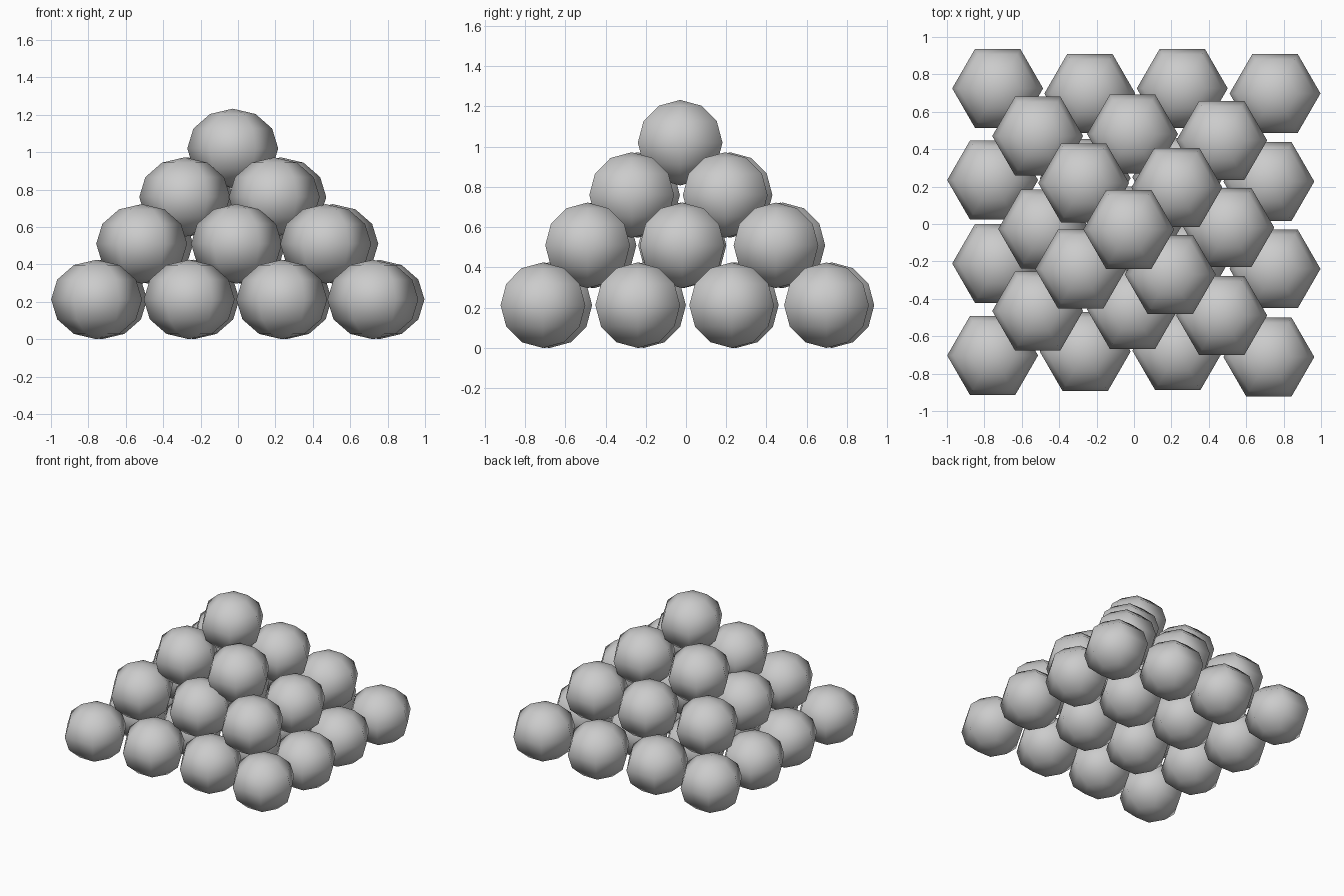
import bpy, bmesh, math
from mathutils import Matrix

if "Cube" in bpy.data.objects:
    bpy.data.objects.remove(bpy.data.objects["Cube"])

RX, RZ = 0.243, 0.2125   # equator radius and half height of a ball

stone = bpy.data.materials.new("light_grey")
stone.diffuse_color = (0.6, 0.6, 0.6, 1)
stone.use_nodes = True
stone.node_tree.nodes["Principled BSDF"].inputs["Base Color"].default_value = stone.diffuse_color

# Shared ball mesh: six sides around, six rings, corners on the x axis
bm = bmesh.new()
bmesh.ops.create_uvsphere(bm, u_segments=6, v_segments=6, radius=1)
if max(v.co.x for v in bm.verts) < 0.95:
    bmesh.ops.rotate(bm, verts=bm.verts, matrix=Matrix.Rotation(math.pi / 6, 3, 'Z'))
bmesh.ops.scale(bm, verts=bm.verts, vec=(RX, RX, RZ))
for f in bm.faces:
    f.smooth = True
ball_mesh = bpy.data.meshes.new("ball")
bm.to_mesh(ball_mesh)
bm.free()
ball_mesh.materials.append(stone)

# Layers of the pile: height, then rows (x of each ball, y of each ball), back to front
layers = [
    (RZ, [
        ((-0.733, -0.24, 0.254, 0.75), (0.725, 0.698, 0.725, 0.698)),
        ((-0.76, -0.265, 0.23, 0.717), (0.235, 0.245, 0.25, 0.227)),
        ((-0.733, -0.24, 0.254, 0.75), (-0.211, -0.235, -0.211, -0.24)),
        ((-0.76, -0.265, 0.23, 0.717), (-0.703, -0.682, -0.677, -0.711)),
    ]),
    (0.51, [
        ((-0.519, -0.012, 0.465), (0.47, 0.481, 0.447)),
        ((-0.487, 0.008, 0.503), (-0.027, -0.01, -0.019)),
        ((-0.519, -0.012, 0.465), (-0.465, -0.457, -0.489)),
    ]),
    (0.76, [
        ((-0.273, 0.225), (0.219, 0.195)),
        ((-0.289, 0.19), (-0.241, -0.27)),
    ]),
    (1.02, [((-0.032,), (-0.029,))]),
]

for li, (z, rows) in enumerate(layers, 1):
    for ri, (xs, ys) in enumerate(rows, 1):
        for ci, (x, y) in enumerate(zip(xs, ys), 1):
            ob = bpy.data.objects.new(f"ball_layer{li}_row{ri}_{ci}", ball_mesh)
            ob.location = (x + 0.004, y, z)
            bpy.context.collection.objects.link(ob)
